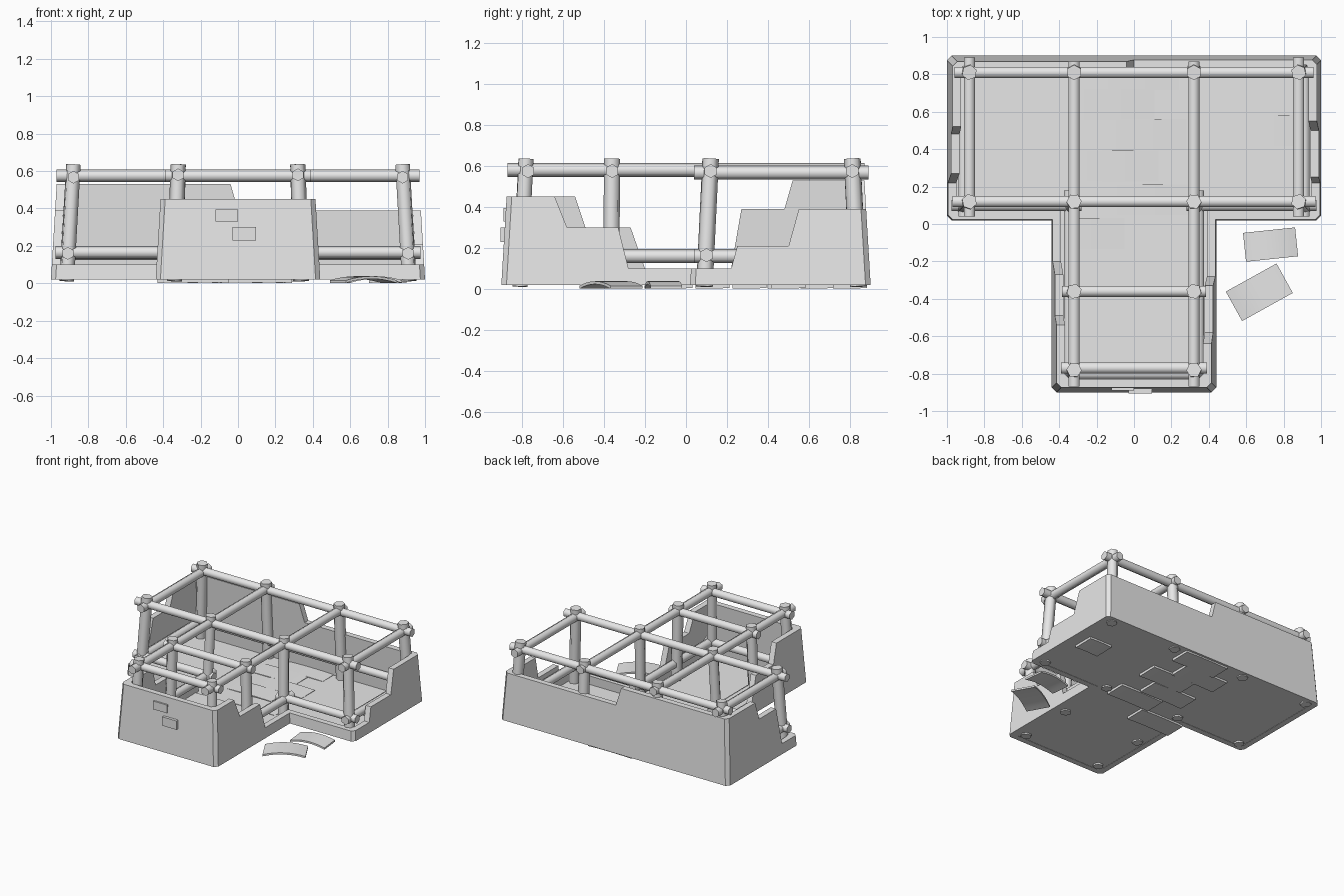
import bpy
import bmesh
from math import radians
from mathutils import Vector, Matrix

cube = bpy.data.objects.get("Cube")
if cube:
    bpy.data.objects.remove(cube, do_unlink=True)

GREY = (0.8, 0.8, 0.8, 1)
stone = bpy.data.materials.new("plain_grey")
stone.use_nodes = True
stone.diffuse_color = GREY
stone.node_tree.nodes["Principled BSDF"].inputs["Base Color"].default_value = GREY


def add_object(name, bm, smooth_angle=None):
    bmesh.ops.recalc_face_normals(bm, faces=bm.faces)
    mesh = bpy.data.meshes.new(name)
    bm.to_mesh(mesh)
    bm.free()
    mesh.materials.append(stone)
    ob = bpy.data.objects.new(name, mesh)
    bpy.context.collection.objects.link(ob)
    if smooth_angle:
        bpy.ops.object.select_all(action='DESELECT')
        ob.select_set(True)
        bpy.context.view_layer.objects.active = ob
        bpy.ops.object.shade_smooth_by_angle(angle=radians(smooth_angle))
    return ob


def log(name, a, b, radius):
    """Six-sided timber from point a to point b."""
    a, b = Vector(a), Vector(b)
    d = b - a
    bm = bmesh.new()
    place = Matrix.Translation((a + b) / 2) @ d.to_track_quat('Z', 'Y').to_matrix().to_4x4()
    bmesh.ops.create_cone(bm, cap_ends=True, segments=6, radius1=radius,
                          radius2=radius, depth=d.length, matrix=place)
    return add_object(name, bm, 65)


def box(name, low, high):
    low, high = Vector(low), Vector(high)
    bm = bmesh.new()
    bmesh.ops.create_cube(bm, size=1)
    bmesh.ops.scale(bm, vec=high - low, verts=bm.verts)
    bmesh.ops.translate(bm, vec=(low + high) / 2, verts=bm.verts)
    return add_object(name, bm)


def tile(name, loc, length, width, thick, rise, turn=0, tilt=0):
    """Thin slab arched along its length."""
    bm = bmesh.new()
    steps = 8
    rings = []
    for i in range(steps + 1):
        t = 2 * i / steps - 1
        z = rise * (1 - t * t)
        rings.append([bm.verts.new((t * length / 2, y, z + dz)) for y, dz in
                      ((-width / 2, 0), (width / 2, 0), (width / 2, thick), (-width / 2, thick))])
    for r, s in zip(rings, rings[1:]):
        for k in range(4):
            bm.faces.new((r[k], r[k - 1], s[k - 1], s[k]))
    bm.faces.new(rings[0])
    bm.faces.new(rings[-1])
    ob = add_object(name, bm, 40)
    ob.location = loc
    ob.rotation_euler = (radians(tilt), 0, radians(turn))
    return ob


# Broken wall: each entry is base x, y, inward direction and height
CHAMFER, TAPER, THICK, BASE = 0.025, 0.06, 0.045, 0.02


def corner(x, y, sx, sy, h, x_first):
    ends = [(x + CHAMFER * sx, y, sx, sy, h), (x, y + CHAMFER * sy, sx, sy, h)]
    return ends if x_first else ends[::-1]


def side(x, inward, steps):
    return [(x, y, inward, 0, h) for y, h in steps]


path = corner(0.44, -0.9, -1, 1, 0.45, True)
path += side(0.44, -1, [(-0.64, 0.45), (-0.58, 0.3), (-0.33, 0.3), (-0.28, 0.1)])
path += [(0.44, 0.02, -1, 1, 0.1)]
path += corner(1, 0.02, -1, 1, 0.1, True)
path += side(1, -1, [(0.22, 0.1), (0.25, 0.21), (0.5, 0.21), (0.55, 0.39)])
path += corner(1, 0.9, -1, -1, 0.39, False)
path += [(0, 0.9, 0, -1, 0.39), (-0.04, 0.9, 0, -1, 0.53)]
path += corner(-1, 0.9, 1, -1, 0.53, True)
path += side(-1, 1, [(0.52, 0.53), (0.48, 0.39), (0.27, 0.39), (0.22, 0.1)])
path += corner(-1, 0.02, 1, 1, 0.1, False)
path += [(-0.44, 0.02, 1, 1, 0.1)]
path += side(-0.44, 1, [(-0.2, 0.1), (-0.27, 0.3), (-0.49, 0.3), (-0.54, 0.45)])
path += corner(-0.44, -0.9, 1, 1, 0.45, False)

bm = bmesh.new()
columns = []
for x, y, nx, ny, h in path:
    column = []
    for z, inset in ((BASE, 0), (h, 0), (h, THICK), (BASE, THICK)):
        off = TAPER * (z - BASE) + inset
        column.append(bm.verts.new((x + nx * off, y + ny * off, z)))
    columns.append(column)
for c, d in zip(columns, columns[1:] + columns[:1]):
    for k in range(4):
        bm.faces.new((c[k - 1], c[k], d[k], d[k - 1]))
add_object("ruined_wall", bm)

# Floor
box("bar_floor", (-0.97, 0.05, 0.022), (0.97, 0.87, 0.03))
box("stem_floor", (-0.41, -0.87, 0.022), (0.41, 0.05, 0.03))

# Posts, with their feet leaning outwards
POST, BEAM = 0.041, 0.034
for sx in (-1, 1):
    for x, foot_x, y, foot_y in ((0.88, 0.915, 0.81, 0.84), (0.88, 0.915, 0.12, 0.09),
                                 (0.32, 0.32, 0.81, 0.84), (0.32, 0.335, 0.12, 0.09),
                                 (0.32, 0.34, -0.36, -0.365), (0.32, 0.34, -0.78, -0.81)):
        log("post", (sx * foot_x, foot_y, 0.012), (sx * x, y, 0.635), POST)

    # Lengthwise beams, upper and lower
    log("upper_side_beam", (sx * 0.88, 0.04, 0.567), (sx * 0.88, 0.89, 0.567), BEAM)
    log("upper_long_beam", (sx * 0.32, -0.87, 0.58), (sx * 0.32, 0.87, 0.58), BEAM)
    log("lower_side_beam", (sx * 0.91, 0.04, 0.16), (sx * 0.91, 0.86, 0.16), BEAM)
    log("lower_stem_beam", (sx * 0.345, -0.84, 0.16), (sx * 0.345, 0.18, 0.16), BEAM)
    log("lower_front_beam", (sx * 0.28, 0.1, 0.165), (sx * 0.975, 0.1, 0.165), BEAM)

# Cross beams
for y, half in ((0.81, 0.96), (0.12, 0.97), (-0.36, 0.385), (-0.77, 0.39)):
    log("upper_cross_beam", (-half, y, 0.575), (half, y, 0.575), BEAM)
for y, half in ((0.83, 0.94), (-0.8, 0.38)):
    log("lower_cross_beam", (-half, y, 0.16), (half, y, 0.16), BEAM)

# Paving slabs set into the floor in a staggered row
for x, y in ((0.05, 0.8), (-0.08, 0.64), (0.09, 0.48), (-0.06, 0.31),
             (0.1, 0.13), (-0.24, -0.05), (0.8, 0.5)):
    length = 0.2 if x > 0.5 else 0.38
    tile("floor_slab", (x, y, 0.003), length, 0.165, 0.03, 0.004, tilt=1)

# Fallen slabs outside
tile("fallen_slab_small", (0.73, -0.11, 0.002), 0.28, 0.155, 0.014, 0.022, turn=6)
tile("fallen_slab_large", (0.67, -0.365, 0.002), 0.31, 0.18, 0.014, 0.022, turn=29)

# Bricks showing on the front wall
box("upper_brick", (-0.12, -0.89, 0.33), (0, -0.87, 0.395))
box("lower_brick", (-0.03, -0.905, 0.23), (0.095, -0.87, 0.3))
